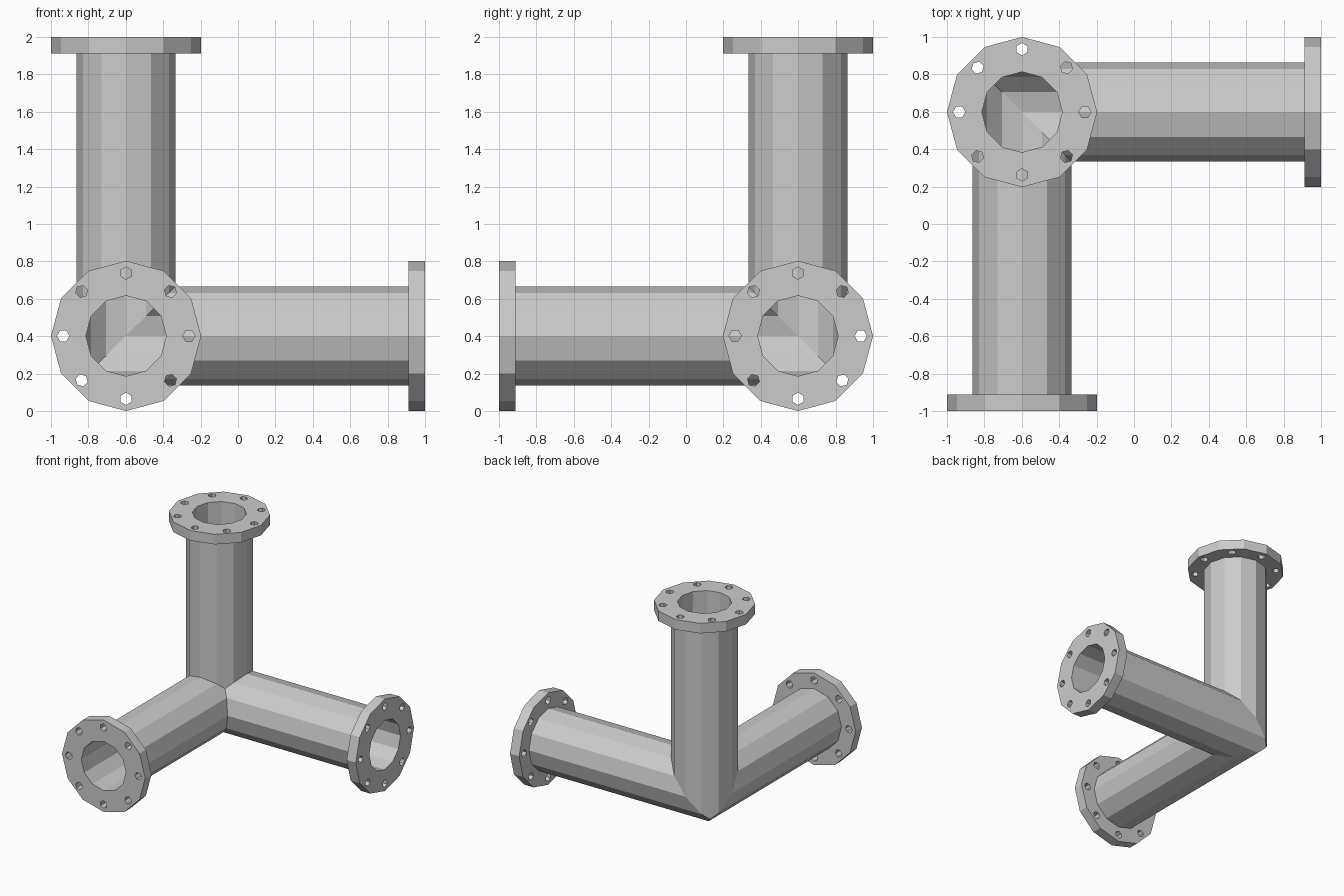
import bpy, bmesh
from math import radians, cos, sin, tau
from mathutils import Matrix, Vector

cube = bpy.data.objects.get("Cube")
if cube:
    bpy.data.objects.remove(cube)

SIDES = 12
FLANGE_R, PIPE_R, BORE_R = 0.4015, 0.265, 0.215
THICK = 0.088
LENGTH = 2 - FLANGE_R                 # arm length from the corner
BOLT_RING, BOLT_R, BOLTS = 0.336, 0.033, 8
CORNER = Vector((FLANGE_R - 1, 1 - FLANGE_R, FLANGE_R))

steel = bpy.data.materials.new("grey steel")
steel.use_nodes = True
GREY = (0.6, 0.6, 0.6, 1)
steel.diffuse_color = GREY
steel.node_tree.nodes["Principled BSDF"].inputs["Base Color"].default_value = GREY


def turn(i):
    """Cycle the upright arm through the up, left and front directions."""
    return Matrix.Translation(CORNER) @ Matrix.Rotation(radians(120) * i, 4, Vector((1, -1, 1)))


def ring(bm, radius, z, sides=SIDES, centre=(0, 0), start=0):
    return [bm.verts.new((centre[0] + radius * cos(start + tau * k / sides),
                          centre[1] + radius * sin(start + tau * k / sides), z))
            for k in range(sides)]


def loop_edges(bm, verts):
    return [bm.edges.new((a, b)) for a, b in zip(verts, verts[1:] + verts[:1])]


def finish(bm, name):
    mesh = bpy.data.meshes.new(name)
    bm.to_mesh(mesh)
    bm.free()
    mesh.materials.append(steel)
    obj = bpy.data.objects.new(name, mesh)
    bpy.context.collection.objects.link(obj)
    return obj


def add_tube(bm, radius, inward):
    """Upright open tube, mitred against the other two arms."""
    low = ring(bm, radius, -2 * radius)
    high = ring(bm, radius, LENGTH - THICK)
    for k in range(SIDES):
        n = (k + 1) % SIDES
        quad = [low[k], low[n], high[n], high[k]]
        bm.faces.new(quad[::-1] if inward else quad)
    for normal in ((-1, 0, 1), (0, 1, 1)):
        bmesh.ops.bisect_plane(bm, geom=bm.verts[:] + bm.edges[:] + bm.faces[:], dist=1e-6,
                               plane_co=(0, 0, 0), plane_no=normal, clear_inner=True)


# Three-way mitred pipe with its bore
arm = bmesh.new()
add_tube(arm, PIPE_R, False)
add_tube(arm, BORE_R, True)
arm_mesh = bpy.data.meshes.new("arm")
arm.to_mesh(arm_mesh)
arm.free()
pipe = bmesh.new()
for i in range(3):
    arm_mesh.transform(turn(i))
    pipe.from_mesh(arm_mesh)
    arm_mesh.transform(turn(i).inverted())
bpy.data.meshes.remove(arm_mesh)
bmesh.ops.remove_doubles(pipe, verts=pipe.verts[:], dist=1e-4)
finish(pipe, "corner_pipe")


# Drilled end flanges
def add_flange(name, matrix):
    bm = bmesh.new()
    z = LENGTH - THICK
    edges = loop_edges(bm, ring(bm, FLANGE_R, z)) + loop_edges(bm, ring(bm, BORE_R, z))
    for k in range(BOLTS):
        a = tau * k / BOLTS
        edges += loop_edges(bm, ring(bm, BOLT_R, z, 6, (BOLT_RING * cos(a), BOLT_RING * sin(a)), a))
    bmesh.ops.triangle_fill(bm, edges=edges, use_beauty=True, normal=(0, 0, 1))
    plate = bmesh.ops.extrude_face_region(bm, geom=bm.faces[:], use_keep_orig=True)
    top = [v for v in plate["geom"] if isinstance(v, bmesh.types.BMVert)]
    bmesh.ops.translate(bm, verts=top, vec=(0, 0, THICK))
    bmesh.ops.recalc_face_normals(bm, faces=bm.faces[:])
    bm.transform(matrix)
    finish(bm, name)


ends = {1: "flange_a", 2: "flange_b", 0: "top_flange"}
for i in range(3):
    tip = turn(i).to_3x3() @ Vector((0, 0, 1))
    name = "top_flange" if tip.z > 0.5 else "left_flange" if tip.x > 0.5 else "front_flange"
    add_flange(name, turn(i))
